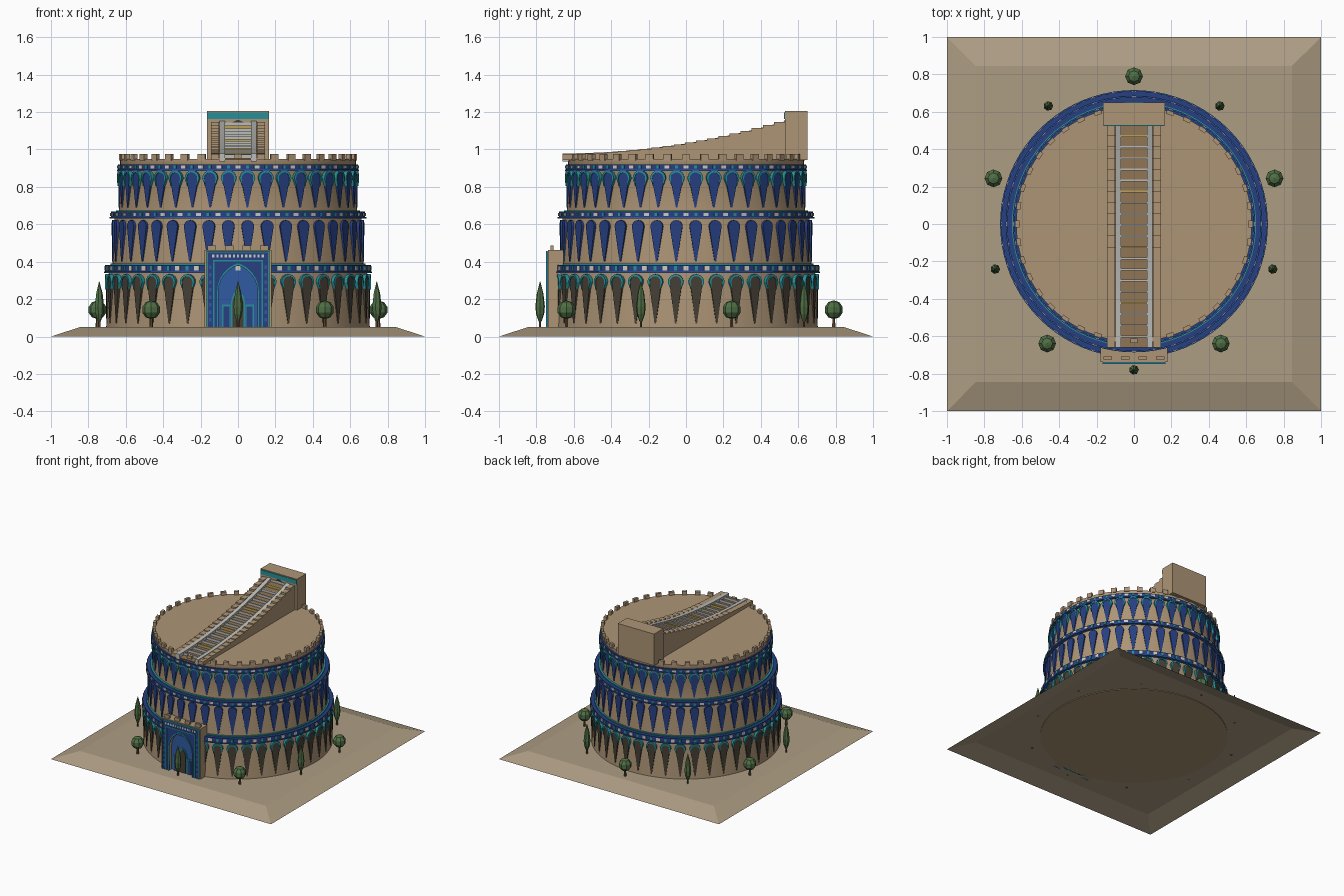
import bpy, bmesh, math
from mathutils import Matrix, Vector

if "Cube" in bpy.data.objects:
    bpy.data.objects.remove(bpy.data.objects["Cube"])

N = 40  # bays around the drum


def mat(name, r, g, b):
    m = bpy.data.materials.new(name)
    m.diffuse_color = (r, g, b, 1)
    m.use_nodes = True
    m.node_tree.nodes["Principled BSDF"].inputs["Base Color"].default_value = m.diffuse_color
    return m


TAN = mat("sandstone", 0.42, 0.30, 0.18)
PAVE = mat("paving", 0.42, 0.34, 0.23)
BROWN = mat("dark_brick", 0.28, 0.18, 0.09)
DARK = mat("shadow_niche", 0.06, 0.05, 0.035)
NAVY = mat("navy_tile", 0.02, 0.05, 0.22)
BLUE = mat("blue_tile", 0.03, 0.10, 0.36)
TEAL = mat("teal_tile", 0.02, 0.28, 0.32)
CREAM = mat("cream_tile", 0.62, 0.60, 0.52)
STONE = mat("pale_marble", 0.50, 0.50, 0.48)
GOLD = mat("brass", 0.50, 0.36, 0.10)
LEAF = mat("foliage", 0.08, 0.16, 0.06)
BARK = mat("bark", 0.14, 0.08, 0.04)


def finish(name, bm, material, smooth=False):
    bmesh.ops.recalc_face_normals(bm, faces=bm.faces)
    me = bpy.data.meshes.new(name)
    bm.to_mesh(me)
    bm.free()
    me.materials.append(material)
    ob = bpy.data.objects.new(name, me)
    bpy.context.collection.objects.link(ob)
    if smooth:
        bpy.context.view_layer.objects.active = ob
        ob.select_set(True)
        bpy.ops.object.shade_smooth_by_angle(angle=math.radians(30))
        ob.select_set(False)
    return ob


def add_box(bm, x0, x1, y0, y1, z0, z1, M=Matrix()):
    c = Vector(((x0 + x1) / 2, (y0 + y1) / 2, (z0 + z1) / 2))
    S = Matrix.Diagonal((x1 - x0, y1 - y0, z1 - z0, 1))
    bmesh.ops.create_cube(bm, size=1, matrix=M @ Matrix.Translation(c) @ S)


def boxes(name, material, items):
    bm = bmesh.new()
    for it in items:
        add_box(bm, *it)
    return finish(name, bm, material)


def add_prism(bm, pts, y0, y1, M=Matrix()):
    """Extrude an x-z outline between two depths."""
    f = bm.faces.new([bm.verts.new(M @ Vector((x, y0, z))) for x, z in pts])
    b = bmesh.ops.extrude_face_region(bm, geom=[f])
    moved = [v for v in b["geom"] if isinstance(v, bmesh.types.BMVert)]
    bmesh.ops.translate(bm, verts=moved, vec=M.to_3x3() @ Vector((0, y1 - y0, 0)))
    if f.is_valid is False or not any(f is g for g in bm.faces):
        bm.faces.new([v for v in bm.verts][-2 * len(pts):-len(pts)])


def prism(name, material, pts, y0, y1):
    bm = bmesh.new()
    add_prism(bm, pts, y0, y1)
    return finish(name, bm, material)


def lathe(name, material, prof, n=80, loop=False, at=(0, 0), smooth=True):
    bm = bmesh.new()
    rings = [[bm.verts.new((at[0] + r * math.cos(2 * math.pi * i / n),
                            at[1] + r * math.sin(2 * math.pi * i / n), z)) for i in range(n)]
             for r, z in prof]
    pairs = list(zip(rings, rings[1:])) + ([(rings[-1], rings[0])] if loop else [])
    for a, b in pairs:
        for i in range(n):
            j = (i + 1) % n
            bm.faces.new((a[i], a[j], b[j], b[i]))
    if not loop:
        bm.faces.new(rings[0])
        bm.faces.new(rings[-1])
    return finish(name, bm, material, smooth)


def ring(name, material, r0, r1, z0, z1):
    lathe(name, material, [(r0, z0), (r1, z0), (r1, z1), (r0, z1)], loop=True)


def turns(offset=0.5, step=1):
    return [Matrix.Rotation(2 * math.pi * (i + offset) / N, 4, 'Z') for i in range(0, N, step)]


def arc(r, zc, n=8):
    return [(-r * math.cos(math.pi * i / n), zc + r * math.sin(math.pi * i / n)) for i in range(n + 1)]


def pointed(w, z0, zs, zt, n=6):
    """Pointed arch outline, left foot to right foot."""
    left = [(-w * math.cos(math.pi / 2 * i / n) ** 1.15 if i < n else 0,
             zs + (zt - zs) * (0.8 * math.sin(math.pi / 2 * i / n) + 0.2 * i / n)) for i in range(n + 1)]
    return [(-w, z0)] + left + [(-x, z) for x, z in left[-2::-1]] + [(w, z0)]


# sloped square plinth, open underneath
bm = bmesh.new()
low = [bm.verts.new((x, y, 0)) for x, y in ((-1, -1), (1, -1), (1, 1), (-1, 1))]
top = [bm.verts.new((v.co.x * .845, v.co.y * .845, 0.05)) for v in low]
bm.faces.new(top)
for i in range(4):
    bm.faces.new((low[i], low[(i + 1) % 4], top[(i + 1) % 4], top[i]))
finish("plinth", bm, PAVE)

# drum wall in three stepped, tapering tiers
lathe("drum_wall", TAN, [(.705, .045), (.69, .36), (.672, .36), (.66, .65),
                         (.638, .65), (.625, .91), (.63, .92), (.63, .95)])

# tiled bands with studs
for k, (r, z0, z1) in enumerate([(.71, .345, .383), (.68, .637, .667), (.642, .89, .92)]):
    ring(f"band_{k+1}", NAVY, r - .06, r, z0, z1)
    ring(f"band_lip_{k+1}", BLUE, r - .05, r + .006, z0 - .005, z0 + .002)
    if k < 2:
        ring(f"band_teal_edge_{k+1}", TEAL, r - .06, r - .027, z1 - .01, z1 + .008)
    for name, m, off in (("cream", CREAM, 0), ("teal", TEAL, .5)):
        bm = bmesh.new()
        for M in turns(off):
            w = .014 if off == 0 else .008
            add_box(bm, -w, w, -r - .004, -r + .01, z0 + .007, z1 - .007, M)
        finish(f"band_{k+1}_{name}_studs", bm, m)

# teardrop niches on each tier: front radius, top, tip, fill, trim
for k, (r, zt, zb, m, trim) in enumerate([(.705, .325, .07, DARK, TEAL),
                                          (.674, .622, .40, NAVY, None),
                                          (.639, .88, .69, NAVY, TEAL)]):
    w = .034
    fill, rim = bmesh.new(), bmesh.new()
    for M in turns():
        add_prism(fill, arc(w, zt - w) + [(0.004, zb), (-0.004, zb)], -r - .001, -r + .03, M)
        o = w + .008
        add_prism(rim, [(-w * .8, zt - .075)] + arc(o, zt - w) + [(w * .8, zt - .075)]
                  + arc(w - .003, zt - w)[::-1], -r - .006, -r + .03, M)
    finish(f"niches_{k+1}", fill, m)
    if trim:
        finish(f"niche_trim_{k+1}", rim, trim)
    else:
        rim.free()

# parapet merlons
bm = bmesh.new()
for M in turns(0):
    add_box(bm, -.02, .02, -.635, -.613, .94, .977, M)
finish("parapet_merlons", bm, TAN)

# entrance portal with recessed pointed arch
cut = pointed(.105, .05, .24, .38)
prism("portal_body", TAN, [(-.178, .05), (-.178, .463), (.178, .463), (.178, .05)] + cut[::-1], -.738, -.655)
prism("portal_facing", NAVY, [(-.165, .05), (-.165, .455), (.165, .455), (.165, .05)] + cut[::-1], -.744, -.736)
prism("portal_recess", BLUE, pointed(.106, .05, .24, .382), -.712, -.66)
prism("portal_arch_trim", TEAL, pointed(.112, .05, .24, .392) + cut[::-1], -.749, -.735)
boxes("portal_teal_frame", TEAL, [(s * .13 - .004, s * .13 + .004, -.748, -.74, .05, .408) for s in (-1, 1)]
      + [(s * .165 - .004, s * .165 + .004, -.748, -.74, .05, .455) for s in (-1, 1)]
      + [(-.134, .134, -.748, -.74, .4, .408), (-.168, .168, -.748, -.74, .449, .457)])
boxes("portal_cream_tiles", CREAM, [(x * .022 - .006, x * .022 + .006, -.748, -.74, .422, .438) for x in range(-6, 7)])
boxes("portal_side_tiles", BLUE, [(s * .148 - .007, s * .148 + .007, -.748, -.74, .08 + i * .04, .1 + i * .04)
                                  for s in (-1, 1) for i in range(8)])
boxes("portal_merlons", TAN, [(x - .022, x + .022, -.725, -.708, .46, .487) for x in (-.14, -.047, .047, .14)])
boxes("portal_side_doors", TEAL, [(s * .062 - .023, s * .062 + .023, -.718, -.70, .05, .17) for s in (-1, 1)])
boxes("portal_side_door_panels", NAVY, [(s * .062 - .016, s * .062 + .016, -.722, -.70, .05, .16) for s in (-1, 1)])
prism("portal_main_door_trim", TEAL, pointed(.038, .05, .17, .25), -.718, -.70)
prism("portal_main_door", DARK, pointed(.03, .05, .165, .238), -.722, -.70)


# curved stepped ramp on the roof
def height(y):
    return .975 + .172 * ((y + .66) / 1.19) ** 2


STEPS = 20
ys = [-.66 + 1.19 * i / STEPS for i in range(STEPS + 1)]
walls, floor = [], []
for a, b in zip(ys, ys[1:]):
    z = height(b)
    walls += [(s * .123 - .022, s * .123 + .022, a, b, .945, z) for s in (-1, 1)]
    floor.append((-.105, .105, a, b, .945, z - .022))
boxes("ramp_side_walls", TAN, walls)
boxes("ramp_floor", BROWN, floor)


def rail(name, material, x, w, lift):
    pts = [(y, height(y) + lift) for y in ys] + [(y, height(y) - .04) for y in ys[::-1]]
    ob = prism(name, material, pts, x - w, x + w)
    ob.data.transform(Matrix(((0, 1, 0, 0), (1, 0, 0, 0), (0, 0, 1, 0), (0, 0, 0, 1))))
    ob.data.flip_normals()


for s, side in ((-1, "left"), (1, "right")):
    rail(f"ramp_rail_{side}", STONE, s * .085, .015, .004)
rungs = [(-.075, .075, y - .005, y + .005, height(y) - .03, height(y) - .002) for y in ys[1:]]
boxes("ramp_rungs", STONE, [r for i, r in enumerate(rungs) if i % 5 != 3])
boxes("ramp_brass_rungs", GOLD, [r for i, r in enumerate(rungs) if i % 5 == 3])

# gate house at the top of the ramp
boxes("gate_house", TAN, [(-.165, .165, .53, .65, .945, 1.205)])
boxes("gate_teal_band", TEAL, [(-.163, .163, .525, .535, 1.163, 1.198)])
prism("gate_opening", DARK, pointed(.046, 1.04, 1.115, 1.158), .526, .536)

# trees: five cypresses and five round trees
for i in range(5):
    a = math.radians(-90 + 72 * i)
    p = (.78 * math.cos(a), .78 * math.sin(a))
    lathe(f"cypress_trunk_{i+1}", BARK, [(.007, .048), (.007, .1)], 6, at=p, smooth=False)
    lathe(f"cypress_{i+1}", LEAF, [(.008, .08), (.022, .12), (.026, .16), (.018, .23), (.001, .295)],
          7, at=p, smooth=False)
    p = (-.79 * math.cos(a), -.79 * math.sin(a))
    lathe(f"round_tree_trunk_{i+1}", BARK, [(.01, .048), (.008, .11)], 6, at=p, smooth=False)
    bm = bmesh.new()
    bmesh.ops.create_uvsphere(bm, u_segments=8, v_segments=5, radius=.05,
                              matrix=Matrix.Translation((p[0], p[1], .143)))
    finish(f"round_tree_crown_{i+1}", bm, LEAF)
